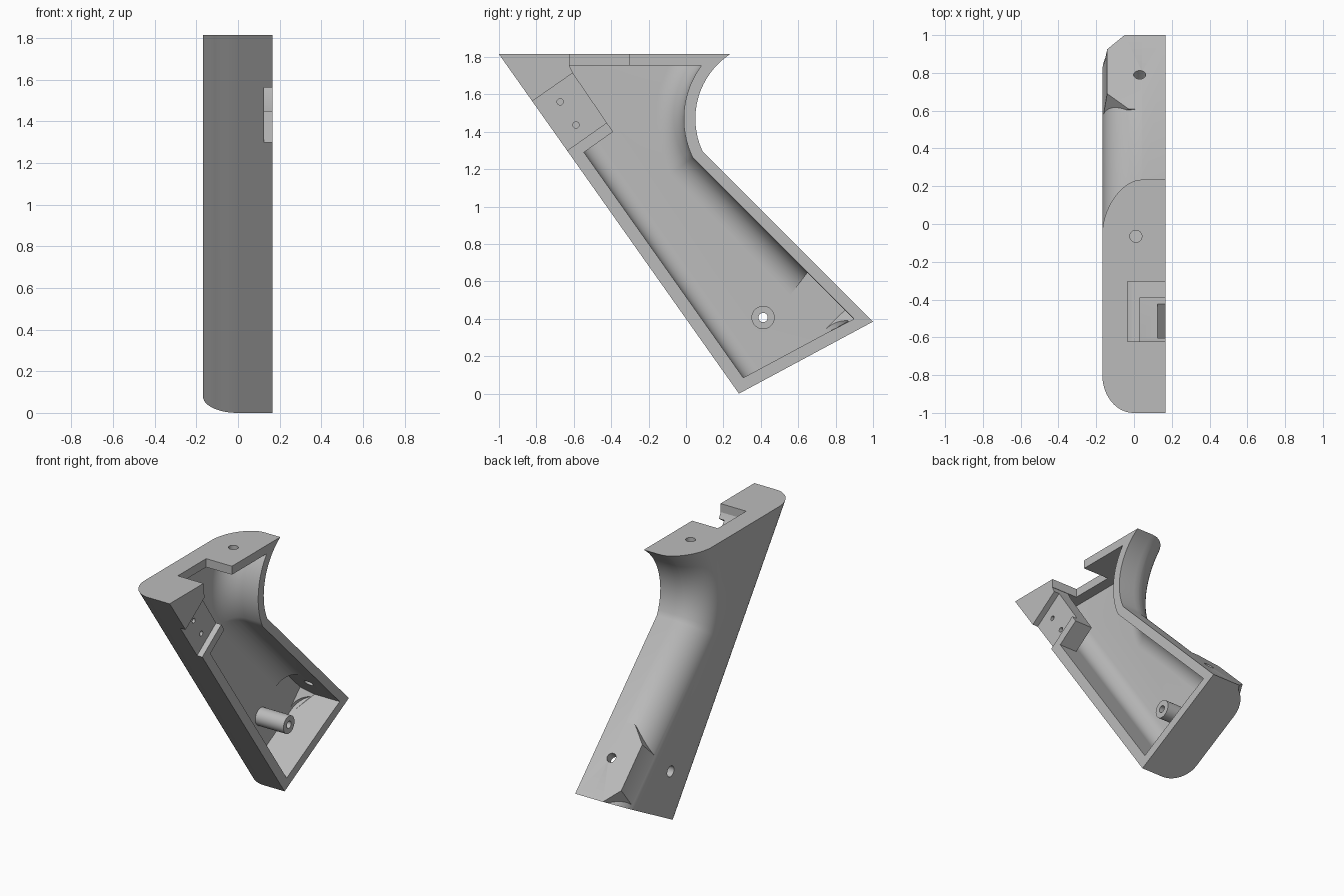
import bpy, bmesh, math
from mathutils import Vector, Matrix

if "Cube" in bpy.data.objects:
    bpy.data.objects.remove(bpy.data.objects["Cube"])

grey = bpy.data.materials.new("plain grey")
grey.diffuse_color = (0.5, 0.5, 0.5, 1)
grey.use_nodes = True
grey.node_tree.nodes["Principled BSDF"].inputs["Base Color"].default_value = grey.diffuse_color
ARC_Y, ARC_Z, ARC_R = 0.464, 1.47, 0.414      # thumb curve at the back


def make(name, bm):
    bmesh.ops.recalc_face_normals(bm, faces=bm.faces)
    me = bpy.data.meshes.new(name)
    bm.to_mesh(me)
    bm.free()
    me.materials.append(grey)
    ob = bpy.data.objects.new(name, me)
    bpy.context.collection.objects.link(ob)
    return ob


def hull(name, pts):
    bm = bmesh.new()
    for p in pts:
        bm.verts.new(p)
    bmesh.ops.convex_hull(bm, input=bm.verts[:])
    bmesh.ops.dissolve_limit(bm, angle_limit=0.01, verts=bm.verts[:], edges=bm.edges[:])
    return make(name, bm)


def loft(name, rings):
    bm = bmesh.new()
    vs = [[bm.verts.new(p) for p in r] for r in rings]
    n = len(vs[0])
    for a, b in zip(vs, vs[1:]):
        for i in range(n):
            j = (i + 1) % n
            bm.faces.new((a[i], a[j], b[j], b[i]))
    bm.faces.new(vs[0])
    bm.faces.new(vs[-1])
    return make(name, bm)


def prism(name, pts, x0, x1):
    return loft(name, [[(x, y, z) for y, z in pts] for x in (x0, x1)])


def rod(name, centre, axis, r, length, n=32):
    bm = bmesh.new()
    rot = Vector(axis).to_track_quat('Z', 'Y').to_matrix().to_4x4()
    bmesh.ops.create_cone(bm, cap_ends=True, segments=n, radius1=r, radius2=r,
                          depth=length, matrix=Matrix.Translation(centre) @ rot)
    return make(name, bm)


def outline(front, rear, base, top):
    """Side profile of the grip with each side moved inwards."""
    def front_y(z):
        return -1 + (1.815 - z) * 0.707 + front / 0.817
    pts = [(front_y(top), top)]
    k, r = 1.385 - rear * math.sqrt(2), ARC_R + rear
    m = k - ARC_Z
    s = ((ARC_Y + m) - math.sqrt((ARC_Y + m) ** 2 - 2 * (ARC_Y ** 2 + m * m - r * r))) / 2
    a0, a1 = math.asin((top - ARC_Z) / r), math.asin((k - s - ARC_Z) / r)
    for i in range(17):
        a = a0 + (a1 - a0) * i / 16
        pts.append((ARC_Y - r * math.cos(a), ARC_Z + r * math.sin(a)))
    # base line: z = 0.537 y + b
    b = -0.152 + base / 0.881
    y = (k - b) / 1.537
    pts.append((y, k - y))
    y = (-1 + (1.815 - b) * 0.707 + front / 0.817) / (1 + 0.537 * 0.707)
    pts.append((y, 0.537 * y + b))
    return pts


def shell(name, x0, x1, rf, rr, front, rear, base, top):
    """Body with the front and rear edges rounded on the outer side."""
    def inset(r, d):
        return 0 if d >= r else r - math.sqrt(r * r - (r - d) ** 2)
    depths = {rr * (1 - math.cos(i / 14 * math.pi / 2)) for i in range(15)}
    depths = sorted(depths | {rf, x1 - x0})
    return loft(name, [[(x0 + d, y, z) for y, z in
                        outline(front + inset(rf, d), rear + inset(rr, d), base, top)]
                       for d in depths])


def cut(ob, other, op='DIFFERENCE'):
    mod = ob.modifiers.new("bool", 'BOOLEAN')
    mod.operation, mod.solver, mod.object = op, 'EXACT', other
    bpy.context.view_layer.objects.active = ob
    bpy.ops.object.modifier_apply(modifier=mod.name)
    bpy.data.objects.remove(other)


# Outer body plus the square heel at the lower back
grip = shell("grip_half", -0.168, 0.166, 0.165, 0.21, 0, 0, 0, 1.815)
heel = hull("heel", [
    (0.166, 0.61, 0.775), (-0.03, 0.61, 0.775), (-0.142, 0.69, 0.695),
    (0.166, 1.0, 0.385), (-0.05, 1.0, 0.385), (-0.142, 0.925, 0.46),
    (0.166, 0.44, 0.60), (-0.168, 0.54, 0.54), (-0.168, 0.80, 0.2776),
    (-0.168, 0.70, 0.224), (0.166, 0.70, 0.224)])
cut(grip, heel, 'UNION')

# Hollow inside
cut(grip, shell("cavity", -0.11, 0.3, 0.10, 0.15, 0.068, 0.062, 0.064, 1.755))
cut(grip, hull("heel_cavity", [
    (0.3, 0.65, 0.647), (-0.11, 0.65, 0.647), (0.3, 0.56, 0.53), (-0.11, 0.56, 0.53),
    (0.3, 0.898, 0.399), (-0.03, 0.898, 0.399), (-0.11, 0.85, 0.447),
    (0.3, 0.70, 0.298), (-0.11, 0.70, 0.298)]))

# Mounting block behind the front edge, with its pocket and the top notch
cut(grip, prism("mount_block", [(-0.95, 1.79), (-0.625, 1.79), (-0.625, 1.755), (-0.605, 1.715),
                                (-0.39, 1.40), (-0.56, 1.28), (-0.61, 1.315)], 0.03, 0.166), 'UNION')
cut(grip, prism("pocket", [(-0.861, 1.536), (-0.58, 1.732), (-0.395, 1.469),
                           (-0.676, 1.271)], 0.125, 0.3))
cut(grip, prism("notch", [(-0.622, 1.75), (-0.305, 1.75), (-0.305, 1.9), (-0.622, 1.9)], -0.035, 0.3))
for y, z in ((-0.673, 1.56), (-0.588, 1.437)):
    cut(grip, rod("pin_hole", (0.13, y, z), (1, 0, 0), 0.017, 0.12, 16))

# Screw post and screw holes
cut(grip, rod("screw_post", (-0.01, 0.412, 0.407), (1, 0, 0), 0.062, 0.24), 'UNION')
for name, pos, axis, r, length in (
        ("post_hole", (0, 0.412, 0.407), (1, 0, 0), 0.025, 0.6),
        ("post_recess", (-0.17, 0.412, 0.407), (1, 0, 0), 0.038, 0.12),
        ("rear_hole", (0.03, 0.79, 0.595), (0, 1, 1), 0.032, 0.2),
        ("top_hole", (0.01, -0.065, 1.79), (0, 0, 1), 0.032, 0.14)):
    cut(grip, rod(name, pos, axis, r, length, 24))

bpy.ops.object.select_all(action='DESELECT')
grip.select_set(True)
bpy.context.view_layer.objects.active = grip
bpy.ops.object.shade_smooth_by_angle(angle=math.radians(25))
